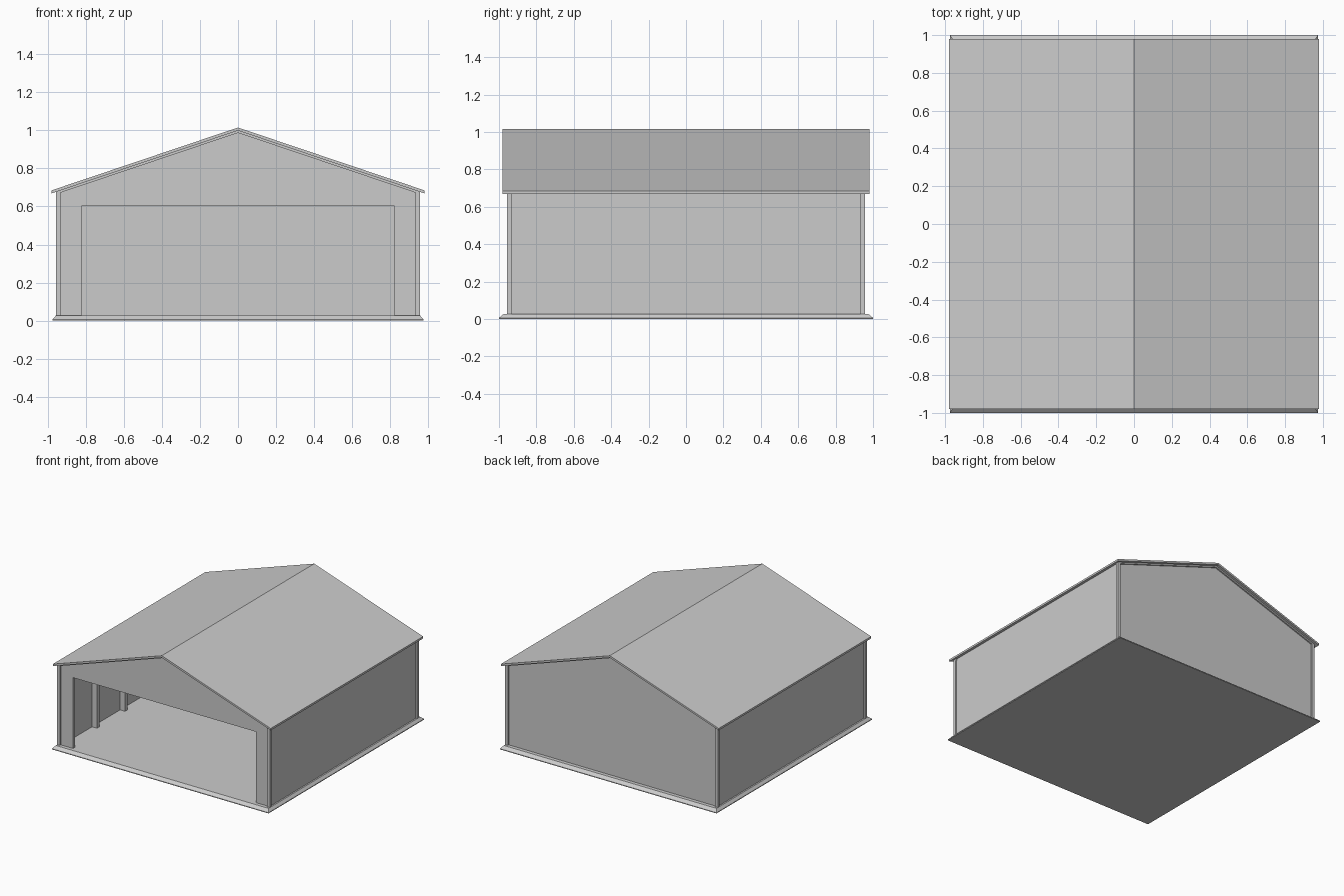
import bpy, bmesh

cube = bpy.data.objects.get("Cube")
if cube:
    bpy.data.objects.remove(cube, do_unlink=True)

grey = bpy.data.materials.new("light_grey")
grey.use_nodes = True
COLOUR = (0.6, 0.6, 0.6, 1)
grey.diffuse_color = COLOUR
grey.node_tree.nodes["Principled BSDF"].inputs["Base Color"].default_value = COLOUR

FLOOR = 0.027
SLOPE = 0.337
RIDGE = 1.015
ROOF_T = 0.016


def under(x):
    """Height of the roof underside at x."""
    return RIDGE - ROOF_T - SLOPE * abs(x)


def finish(name, bm):
    bmesh.ops.recalc_face_normals(bm, faces=bm.faces)
    mesh = bpy.data.meshes.new(name)
    bm.to_mesh(mesh)
    bm.free()
    mesh.materials.append(grey)
    obj = bpy.data.objects.new(name, mesh)
    bpy.context.collection.objects.link(obj)
    return obj


def prism(name, outline, y0, y1):
    """Extrude an (x, z) outline along y."""
    bm = bmesh.new()
    face = bm.faces.new([bm.verts.new((x, y0, z)) for x, z in outline])
    out = bmesh.ops.extrude_face_region(bm, geom=[face])
    verts = [v for v in out["geom"] if isinstance(v, bmesh.types.BMVert)]
    bmesh.ops.translate(bm, verts=verts, vec=(0, y1 - y0, 0))
    return finish(name, bm)


def box(name, x0, x1, y0, y1, z0, z1):
    return prism(name, [(x0, z0), (x1, z0), (x1, z1), (x0, z1)], y0, y1)


def mirrored(half):
    """Complete a right-hand outline that runs from the centre outwards."""
    return half + [(-x, z) for x, z in reversed(half) if x > 0]


def chevron(name, half, drop, depth, y0, y1):
    """Band following both roof slopes, hung below the underside."""
    top = mirrored([(0, under(0) - drop), (half, under(half) - drop)])
    # order from left eave over the ridge to right eave, then back below
    upper = [top[2], top[0], top[1]]
    lower = [(x, z - depth) for x, z in reversed(upper)]
    return prism(name, upper + lower, y0, y1)


# Slab with sloping edges
bm = bmesh.new()
rings = []
for hx, hy, z in ((0.975, 1.0, 0), (0.975, 1.0, 0.006), (0.957, 0.975, FLOOR)):
    rings.append([bm.verts.new((sx * hx, sy * hy, z))
                  for sx, sy in ((-1, -1), (1, -1), (1, 1), (-1, 1))])
bm.faces.new(rings[0])
bm.faces.new(rings[-1])
for low, high in zip(rings, rings[1:]):
    for i in range(4):
        j = (i + 1) % 4
        bm.faces.new((low[i], low[j], high[j], high[i]))
finish("floor_slab", bm)

# Roof sheet and the trim under each gable end
chevron("roof", 0.98, -ROOF_T, ROOF_T, -0.98, 0.98)
for y0, y1, side in ((-0.957, -0.93, "front"), (0.93, 0.957, "back")):
    chevron(side + "_gable_trim", 0.955, 0, 0.012, y0, y1)

# Gable walls, the front one with a wide doorway
W, DOOR, HEAD = 0.945, 0.823, 0.603
gable = [(-W, FLOOR), (-W, under(W)), (0, under(0)), (W, under(W)), (W, FLOOR)]
doorway = [(DOOR, FLOOR), (DOOR, HEAD), (-DOOR, HEAD), (-DOOR, FLOOR)]
prism("front_wall", gable + doorway, -0.945, -0.92)
prism("back_wall", gable, 0.925, 0.945)

# Side walls, corner trims and inner frame columns
FRAMES = (-0.54, -0.18, 0.18, 0.54)
for s, side in ((1, "left"), (-1, "right")):
    box(side + "_wall", s * 0.925, s * W, -W, W, FLOOR, under(W))
    for t, end in ((-1, "front"), (1, "back")):
        box(f"{side}_{end}_corner_trim", s * 0.933, s * 0.957,
            t * 0.933, t * 0.957, FLOOR, under(0.95))
    for n, y in enumerate(FRAMES):
        box(f"{side}_column_{n + 1}", s * 0.88, s * 0.93,
            y - 0.015, y + 0.015, FLOOR, under(0.93))

# Rafters joining each pair of columns
for n, y in enumerate(FRAMES):
    chevron(f"rafter_{n + 1}", 0.93, 0, 0.05, y - 0.015, y + 0.015)
